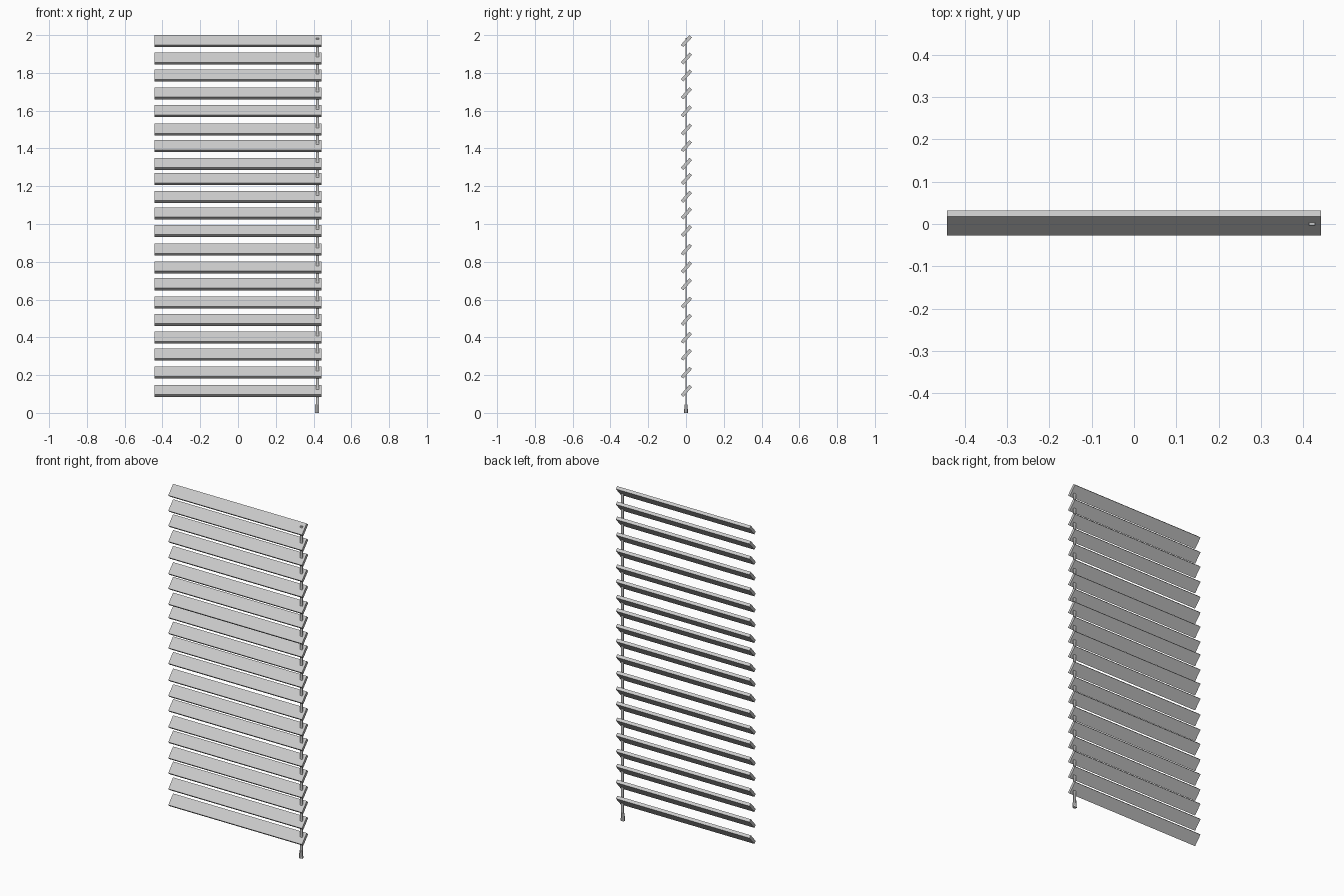
import bpy, math
from mathutils import Matrix

if "Cube" in bpy.data.objects:
    bpy.data.objects.remove(bpy.data.objects["Cube"])


def box(name, size, loc, tilt=0.0):
    bpy.ops.mesh.primitive_cube_add(size=1, location=loc)
    ob = bpy.context.object
    ob.name = name
    ob.data.transform(Matrix.Rotation(tilt, 4, 'X') @ Matrix.Diagonal((*size, 1)))
    return ob


# tilted slats, slightly uneven spacing
SLAT_Z = [1.968, 1.876, 1.786, 1.692, 1.597, 1.500, 1.412, 1.318, 1.238, 1.144, 1.056,
          0.963, 0.864, 0.770, 0.681, 0.584, 0.493, 0.398, 0.308, 0.213, 0.117]
for i, z in enumerate(SLAT_Z):
    box(f"slat_{i + 1:02d}", (0.884, 0.069, 0.018), (0, 0.002, z), math.radians(48.5))

# flat pull cord running through every slat
box("pull_cord", (0.015, 0.006, 1.95), (0.42, 0, 1.01))

# cord weight: tapered hexagonal tassel
bpy.ops.mesh.primitive_cone_add(vertices=6, radius1=0.0125, radius2=0.0105, depth=0.045,
                                location=(0.418, 0, 0.0225))
weight = bpy.context.object
weight.name = "cord_weight"
weight.data.transform(Matrix.Diagonal((1, 0.8, 1, 1)))
